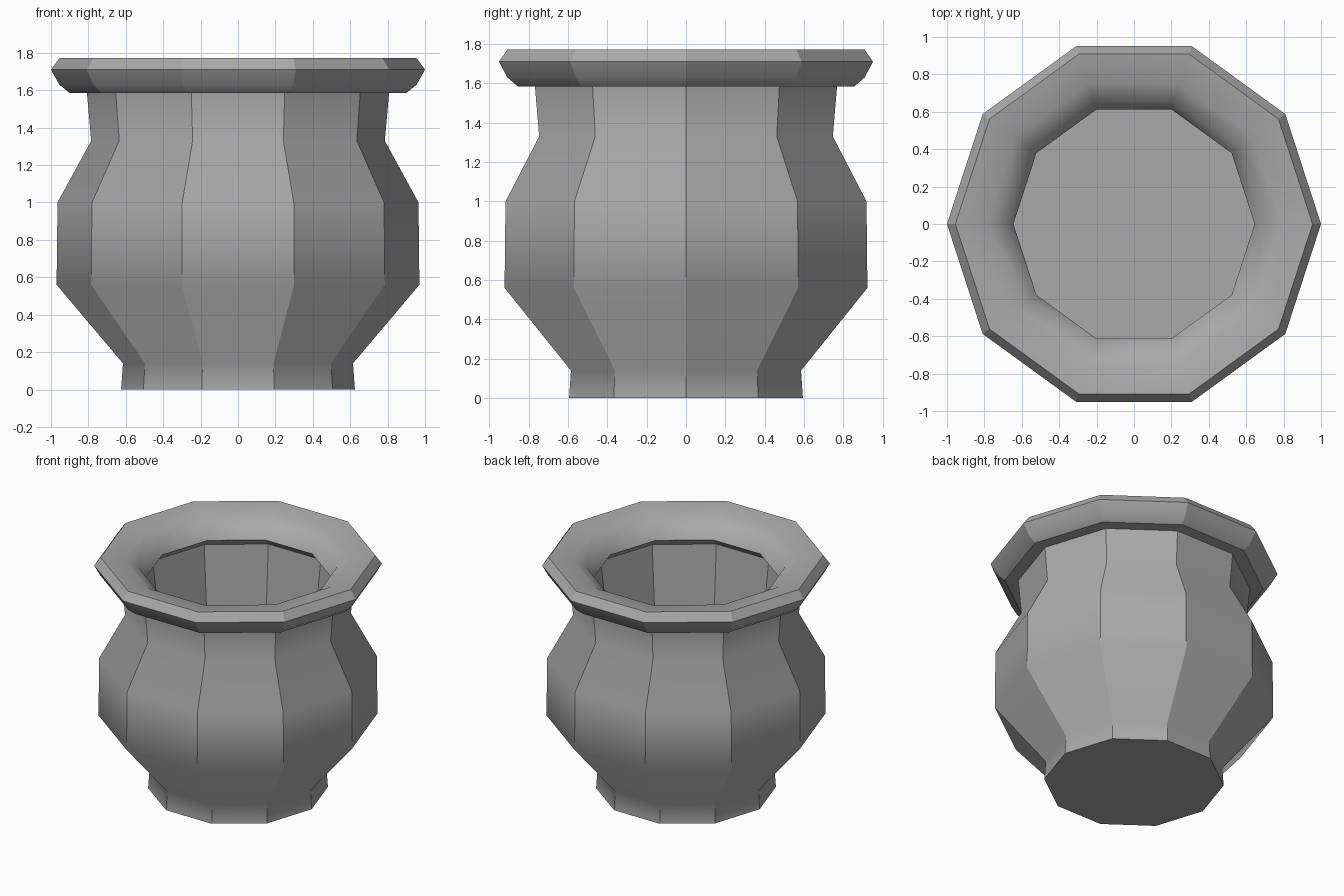
import bpy
import bmesh
from math import cos, sin, tau

cube = bpy.data.objects.get("Cube")
if cube:
    bpy.data.objects.remove(cube, do_unlink=True)

SIDES = 10

grey = bpy.data.materials.new("pot_grey")
grey.use_nodes = True
colour = (0.40, 0.40, 0.40, 1)
grey.diffuse_color = colour
grey.node_tree.nodes["Principled BSDF"].inputs["Base Color"].default_value = colour


def lathe(name, profile, sharp_rings=(), soft_spans=(), cap_start=False, cap_end=False):
    """Turn (radius, z) points into a ten-sided shell with crisp corners."""
    bm = bmesh.new()
    rings = []
    for r, z in profile:
        rings.append([bm.verts.new((r * cos(tau * j / SIDES), r * sin(tau * j / SIDES), z))
                      for j in range(SIDES)])
    for a, b in zip(rings, rings[1:]):
        for j in range(SIDES):
            k = (j + 1) % SIDES
            bm.faces.new((a[j], a[k], b[k], b[j]))
    if cap_start:
        bm.faces.new(rings[0][::-1])
    if cap_end:
        bm.faces.new(rings[-1])
    for f in bm.faces:
        f.smooth = True
    # Corner edges running up the profile
    for i, (a, b) in enumerate(zip(rings, rings[1:])):
        for j in range(SIDES):
            bm.edges.get((a[j], b[j])).smooth = i in soft_spans
    # Crisp edges running round the pot
    for i in sharp_rings:
        for j in range(SIDES):
            bm.edges.get((rings[i][j], rings[i][(j + 1) % SIDES])).smooth = False
    mesh = bpy.data.meshes.new(name)
    bm.to_mesh(mesh)
    bm.free()
    mesh.materials.append(grey)
    obj = bpy.data.objects.new(name, mesh)
    bpy.context.collection.objects.link(obj)
    return obj


# Foot, belly and neck
lathe("pot_body",
      [(0.625, 0), (0.615, 0.14), (0.97, 0.56), (0.965, 1.0), (0.785, 1.33), (0.808, 1.59)],
      sharp_rings=(0,), cap_start=True)

# Flared rim with a soft funnel top and an undercut inner lip
lathe("rim",
      [(0.80, 1.585), (0.90, 1.585), (0.955, 1.63), (1.0, 1.71), (0.955, 1.772),
       (0.79, 1.75), (0.69, 1.69), (0.645, 1.61), (0.72, 1.545)],
      sharp_rings=(1, 3, 4, 7), soft_spans=(4, 5, 6))

# Inner wall and the floor inside
lathe("inner_wall", [(0.72, 1.545), (0.655, 0.9)])
lathe("inner_floor", [(0.655, 0.89), (0.655, 0.9)], sharp_rings=(1,), cap_end=True)
